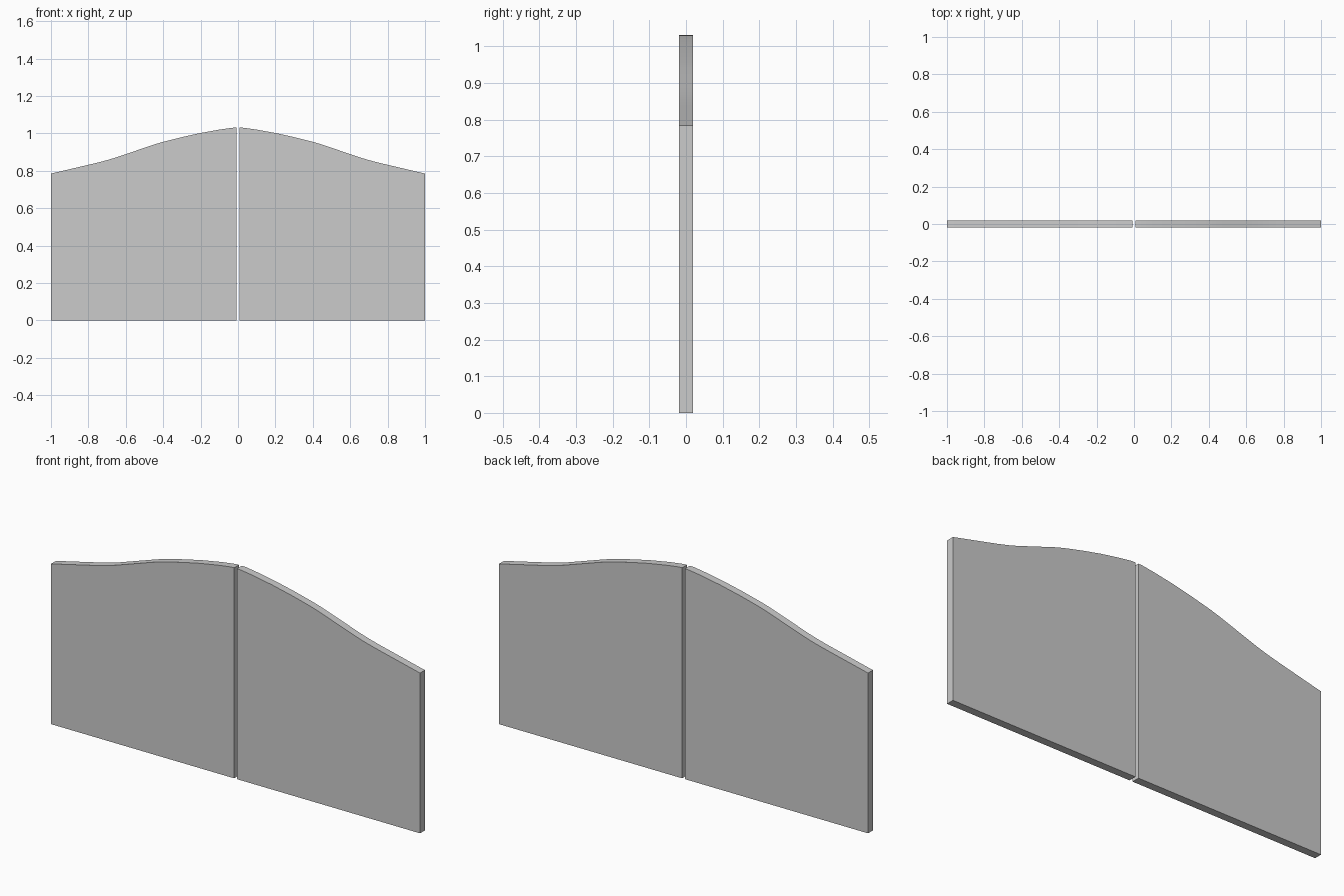
import bpy, bmesh

if "Cube" in bpy.data.objects:
    bpy.data.objects.remove(bpy.data.objects["Cube"])

HALF_THICK = 0.019
GAP = 0.008

# Curved top edge, from the centre gap to the outer side
TOP = [(GAP, 1.031), (0.03, 1.03), (0.1, 1.02), (0.2, 1.002), (0.3, 0.98),
       (0.4, 0.955), (0.45, 0.94), (0.5, 0.923), (0.55, 0.906), (0.6, 0.889),
       (0.65, 0.872), (0.7, 0.857), (0.75, 0.844), (0.8, 0.832), (1.0, 0.785)]


def make_panel(name, side):
    """Extrude the panel outline through its thickness."""
    outline = [(GAP, 0.0)] + TOP + [(1.0, 0.0)]
    bm = bmesh.new()
    face = bm.faces.new([bm.verts.new((side * x, -HALF_THICK, z)) for x, z in outline])
    ext = bmesh.ops.extrude_face_region(bm, geom=[face])
    moved = [v for v in ext["geom"] if isinstance(v, bmesh.types.BMVert)]
    bmesh.ops.translate(bm, verts=moved, vec=(0, 2 * HALF_THICK, 0))
    bmesh.ops.recalc_face_normals(bm, faces=bm.faces)
    mesh = bpy.data.meshes.new(name)
    bm.to_mesh(mesh)
    bm.free()
    obj = bpy.data.objects.new(name, mesh)
    bpy.context.collection.objects.link(obj)
    # Smooth curved top, sharp outline edges
    bpy.ops.object.select_all(action='DESELECT')
    obj.select_set(True)
    bpy.context.view_layer.objects.active = obj
    bpy.ops.object.shade_smooth_by_angle(angle=0.52)


# Two mirrored gate leaves
make_panel("left_gate_panel", -1)
make_panel("right_gate_panel", 1)
